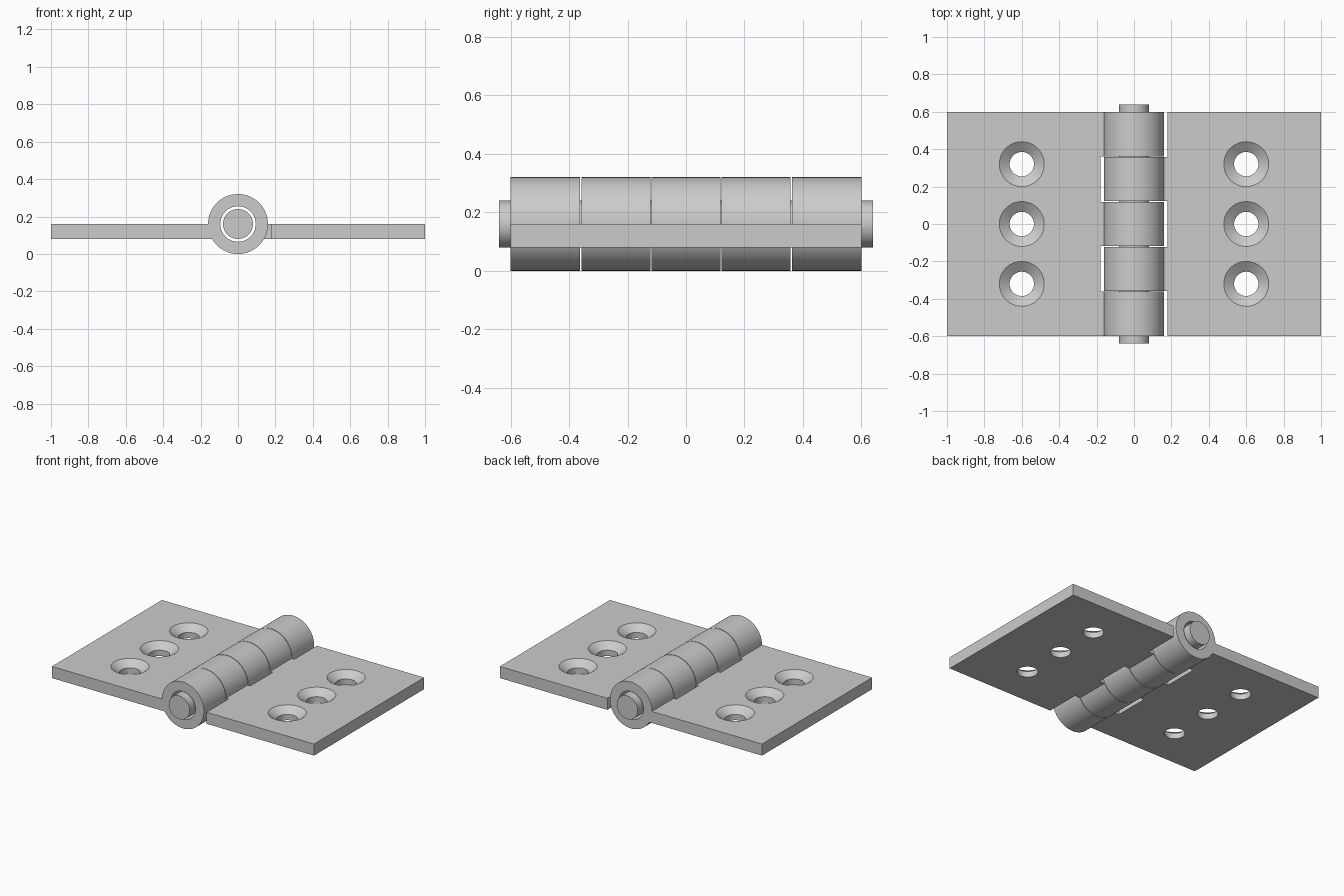
import bpy, bmesh, math
from mathutils import Matrix, Vector

cube = bpy.data.objects.get("Cube")
if cube:
    bpy.data.objects.remove(cube, do_unlink=True)

AXIS_Z = 0.16          # height of the pin axis
LEAF_LOW, LEAF_TOP = 0.08, 0.16
HALF_LEN = 0.6
KNUCKLE = 0.24         # length of one knuckle
GAP = 0.002            # clearance on each side of a joint
SEGMENTS = 96

steel = bpy.data.materials.new("grey_steel")
steel.use_nodes = True
grey = (0.6, 0.6, 0.6, 1)
steel.diffuse_color = grey
steel.node_tree.nodes["Principled BSDF"].inputs["Base Color"].default_value = grey


def make_object(name, bm):
    bmesh.ops.recalc_face_normals(bm, faces=bm.faces)
    mesh = bpy.data.meshes.new(name)
    bm.to_mesh(mesh)
    bm.free()
    mesh.materials.append(steel)
    obj = bpy.data.objects.new(name, mesh)
    bpy.context.collection.objects.link(obj)
    return obj


def add_rod(bm, radius, y0, y1):
    """Solid cylinder along the pin axis."""
    place = Matrix.Translation((0, (y0 + y1) / 2, AXIS_Z)) @ Matrix.Rotation(math.pi / 2, 4, "X")
    bmesh.ops.create_cone(bm, cap_ends=True, segments=SEGMENTS, radius1=radius,
                          radius2=radius, depth=y1 - y0, matrix=place)


def add_countersink(bm, x, y):
    """Straight hole that opens into a cone at the top face."""
    profile = [(0, 0.0), (0.065, 0.0), (0.065, 0.12), (0.12, 0.16), (0.12, 0.2), (0, 0.2)]
    verts = [bm.verts.new((x + r, y, z)) for r, z in profile]
    edges = [bm.edges.new(pair) for pair in zip(verts, verts[1:])]
    made = bmesh.ops.spin(bm, geom=verts + edges, cent=(x, y, 0), axis=(0, 0, 1),
                          angle=math.tau, steps=64, use_duplicate=False)
    bmesh.ops.remove_doubles(bm, verts=bm.verts, dist=0.0001)


def boolean(obj, tool, operation):
    mod = obj.modifiers.new(operation.title(), "BOOLEAN")
    mod.operation = operation
    mod.solver = "EXACT"
    mod.object = tool
    bpy.context.view_layer.objects.active = obj
    bpy.ops.object.modifier_apply(modifier=mod.name)
    bpy.data.objects.remove(tool, do_unlink=True)


def smooth(obj):
    bpy.ops.object.select_all(action="DESELECT")
    obj.select_set(True)
    bpy.context.view_layer.objects.active = obj
    bpy.ops.object.shade_smooth_by_angle(angle=math.radians(25))


def make_leaf(name, side, slots):
    """Plate with tabs into its knuckles; side is the sign of x."""
    spans = []
    for slot in slots:
        y0, y1 = slot * KNUCKLE - KNUCKLE / 2, slot * KNUCKLE + KNUCKLE / 2
        spans.append((y0 if slot == -2 else y0 + GAP, y1 if slot == 2 else y1 - GAP))

    # plate outline
    inner, tab = 0.18, 0.13
    outline = [(1, HALF_LEN), (1, -HALF_LEN)]
    if spans[0][0] > -HALF_LEN:
        outline.append((inner, -HALF_LEN))
    for y0, y1 in spans:
        if y0 > -HALF_LEN:
            outline.append((inner, y0))
        outline += [(tab, y0), (tab, y1)]
        if y1 < HALF_LEN:
            outline.append((inner, y1))
    if spans[-1][1] < HALF_LEN:
        outline.append((inner, HALF_LEN))
    bm = bmesh.new()
    face = bm.faces.new([bm.verts.new((side * x, y, LEAF_LOW)) for x, y in outline])
    top = bmesh.ops.extrude_face_region(bm, geom=[face])["geom"]
    bmesh.ops.translate(bm, vec=Vector((0, 0, LEAF_TOP - LEAF_LOW)),
                        verts=[v for v in top if isinstance(v, bmesh.types.BMVert)])
    leaf = make_object(name, bm)

    # knuckles
    bm = bmesh.new()
    for y0, y1 in spans:
        add_rod(bm, 0.16, y0, y1)
    boolean(leaf, make_object("knuckles", bm), "UNION")

    # pin bore and screw holes
    bm = bmesh.new()
    add_rod(bm, 0.095, -0.7, 0.7)
    for y in (-0.32, 0, 0.32):
        add_countersink(bm, side * 0.6, y)
    boolean(leaf, make_object("hole_cutter", bm), "DIFFERENCE")
    smooth(leaf)


make_leaf("right_leaf", -1, (-2, 0, 2))
make_leaf("left_leaf", 1, (-1, 1))

# hinge pin
bm = bmesh.new()
add_rod(bm, 0.08, -0.64, 0.64)
smooth(make_object("hinge_pin", bm))
